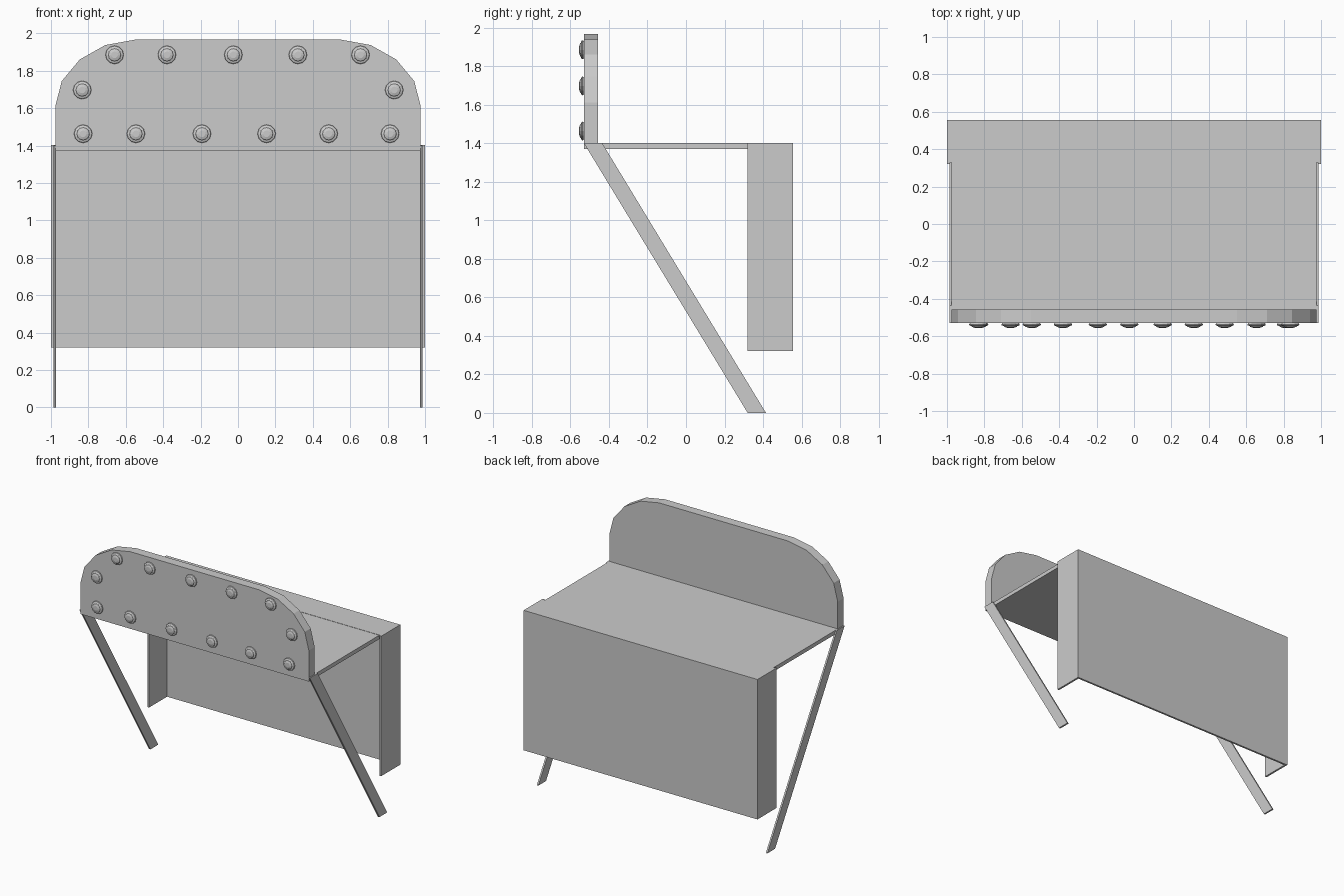
import bpy, bmesh, math

if "Cube" in bpy.data.objects:
    bpy.data.objects.remove(bpy.data.objects["Cube"])


def make_object(name, bm):
    bmesh.ops.recalc_face_normals(bm, faces=bm.faces)
    mesh = bpy.data.meshes.new(name)
    bm.to_mesh(mesh)
    bm.free()
    obj = bpy.data.objects.new(name, mesh)
    bpy.context.collection.objects.link(obj)
    return obj


def prism(name, points, offset):
    """Extrude a closed 3D outline by an offset vector."""
    bm = bmesh.new()
    face = bm.faces.new([bm.verts.new(p) for p in points])
    ext = bmesh.ops.extrude_face_region(bm, geom=[face])
    verts = [g for g in ext["geom"] if isinstance(g, bmesh.types.BMVert)]
    bmesh.ops.translate(bm, verts=verts, vec=offset)
    return make_object(name, bm)


def box(name, x0, x1, y0, y1, z0, z1):
    outline = [(x0, y0, z0), (x1, y0, z0), (x1, y1, z0), (x0, y1, z0)]
    return prism(name, outline, (0, 0, z1 - z0))


# Upright front plate with rounded top corners
half = [(0.977, 1.37), (0.977, 1.61), (0.942, 1.745), (0.846, 1.86),
        (0.71, 1.937), (0.55, 1.966)]
outline = half + [(-x, z) for x, z in reversed(half)]
prism("front_plate", [(x, -0.53, z) for x, z in outline], (0, 0.072, 0))

# Shelf and folded back panel
box("shelf", -0.977, 0.977, -0.458, 0.545, 1.37, 1.40)
box("shelf_rear_strip", -1.0, 1.0, 0.33, 0.555, 1.385, 1.402)
box("back_panel", -1.0, 1.0, 0.54, 0.555, 0.32, 1.40)

# Side flanges and slanted legs, one pair per side
for side, s in (("left", -1), ("right", 1)):
    box("flange_" + side, s * 0.985, s * 1.0, 0.32, 0.555, 0.32, 1.402)
    leg = [(-0.53, 1.40), (-0.435, 1.40), (0.415, 0), (0.32, 0)]
    prism("leg_" + side, [(s * 0.973, y, z) for y, z in leg], (s * 0.013, 0, 0))

# Domed bolts: radius and projection from the plate
BOLT = [(0.044, 0.0), (0.049, 0.006), (0.047, 0.012), (0.036, 0.016),
        (0.033, 0.020), (0.018, 0.025)]
SIDES = 12


def bolt(name, x, z):
    bm = bmesh.new()
    rings = []
    for r, d in BOLT:
        rings.append([bm.verts.new((x + r * math.cos(a), -0.53 - d, z + r * math.sin(a)))
                      for a in (2 * math.pi * i / SIDES for i in range(SIDES))])
    for a, b in zip(rings, rings[1:]):
        for i in range(SIDES):
            j = (i + 1) % SIDES
            bm.faces.new((a[i], a[j], b[j], b[i]))
    bm.faces.new(rings[0])
    bm.faces.new(rings[-1])
    return make_object(name, bm)


rows = {1.885: (-0.66, -0.38, -0.025, 0.32, 0.655),
        1.697: (-0.833, 0.835),
        1.463: (-0.828, -0.546, -0.193, 0.153, 0.485, 0.813)}
for z, xs in rows.items():
    for x in xs:
        bolt("bolt", x, z)
